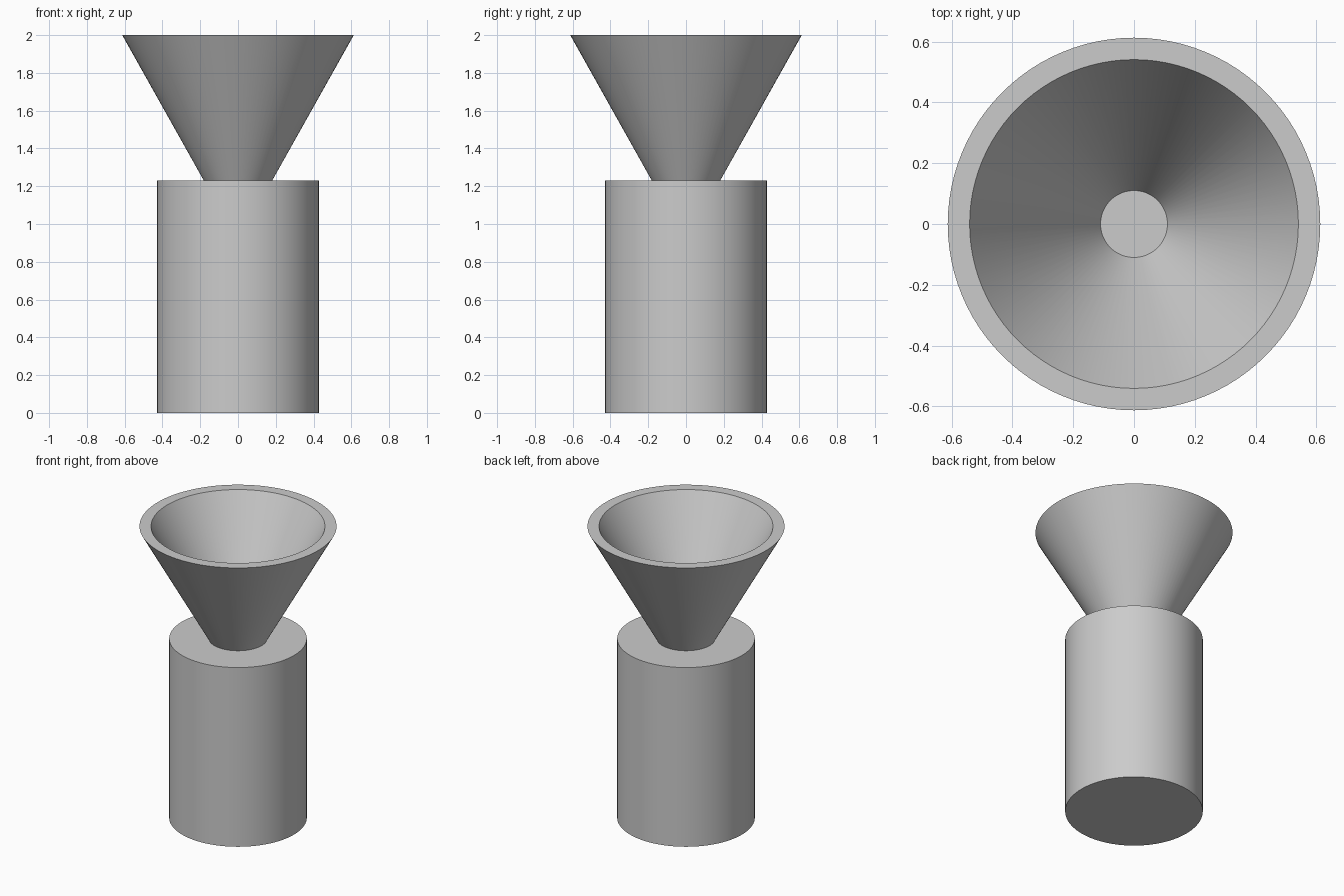
import bpy
import bmesh
from math import radians

cube = bpy.data.objects.get("Cube")
if cube:
    bpy.data.objects.remove(cube, do_unlink=True)

SEGMENTS = 96
BODY_RADIUS, BODY_TOP, RIM_TOP = 0.428, 1.23, 2.0

grey = bpy.data.materials.new("light grey")
grey.use_nodes = True
colour = (0.6, 0.6, 0.6, 1.0)
grey.diffuse_color = colour
grey.node_tree.nodes["Principled BSDF"].inputs["Base Color"].default_value = colour


def lathe(name, profile):
    """Revolve a profile of (radius, z) around the z axis."""
    bm = bmesh.new()
    verts = [bm.verts.new((r, 0, z)) for r, z in profile]
    edges = [bm.edges.new(pair) for pair in zip(verts, verts[1:])]
    bmesh.ops.spin(bm, geom=verts + edges, cent=(0, 0, 0), axis=(0, 0, 1),
                   angle=radians(360), steps=SEGMENTS, use_duplicate=False)
    bmesh.ops.remove_doubles(bm, verts=bm.verts, dist=0.0001)
    bmesh.ops.recalc_face_normals(bm, faces=bm.faces)
    mesh = bpy.data.meshes.new(name)
    bm.to_mesh(mesh)
    bm.free()
    mesh.materials.append(grey)
    obj = bpy.data.objects.new(name, mesh)
    bpy.context.collection.objects.link(obj)
    bpy.ops.object.select_all(action="DESELECT")
    obj.select_set(True)
    bpy.context.view_layer.objects.active = obj
    bpy.ops.object.shade_smooth_by_angle(angle=radians(30))
    return obj


# Solid cylindrical body
lathe("body", [(0, 0), (BODY_RADIUS, 0), (BODY_RADIUS, BODY_TOP), (0, BODY_TOP)])

# Thick-walled flared funnel, open down to the body
lathe("funnel", [(0.11, BODY_TOP), (0.181, BODY_TOP), (0.613, RIM_TOP),
                 (0.541, RIM_TOP), (0.11, BODY_TOP)])
